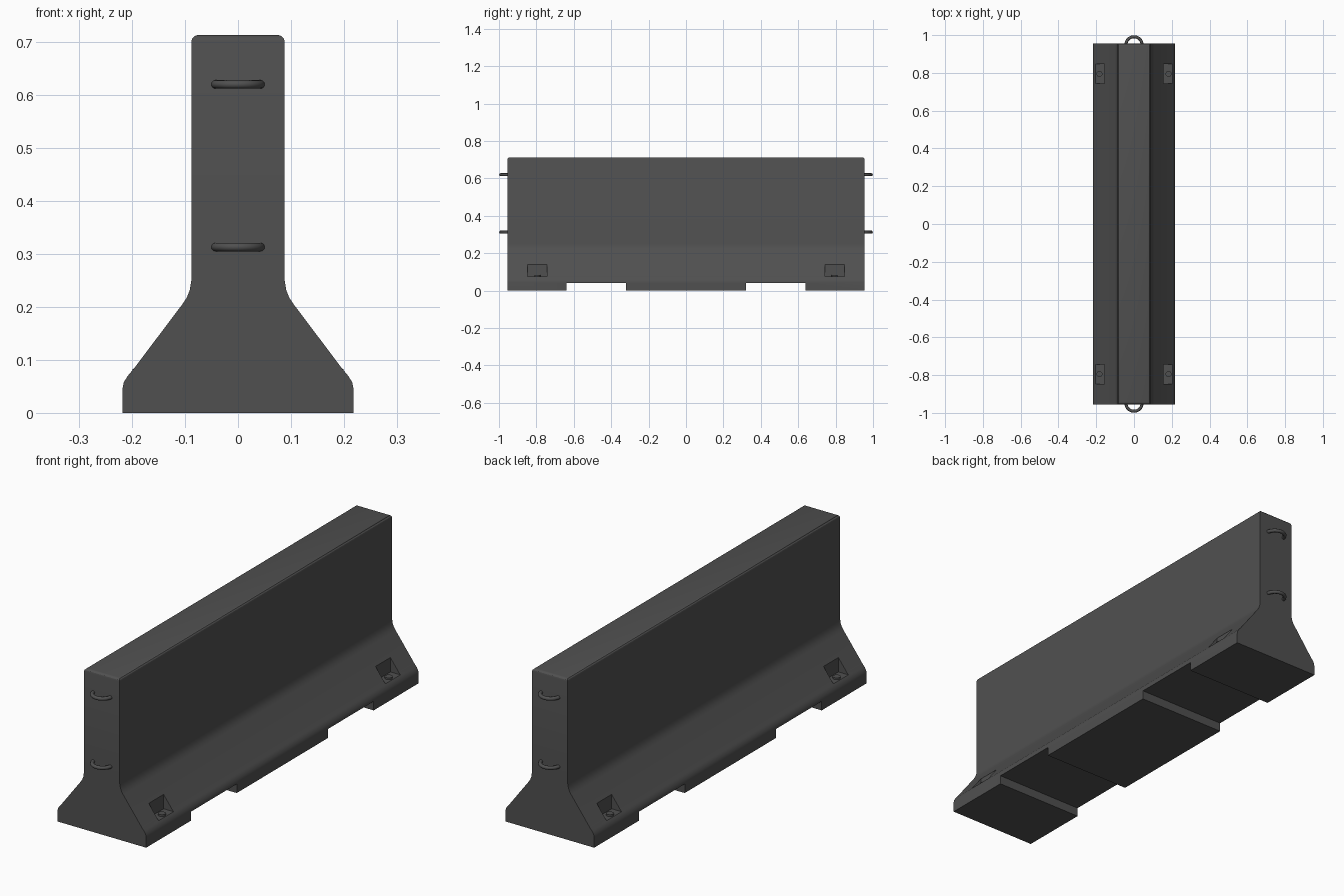
import bpy, bmesh, math
from mathutils import Matrix

if "Cube" in bpy.data.objects:
    bpy.data.objects.remove(bpy.data.objects["Cube"])

grey = bpy.data.materials.new("dark grey")
grey.diffuse_color = (0.08, 0.08, 0.08, 1)
grey.use_nodes = True
grey.node_tree.nodes["Principled BSDF"].inputs["Base Color"].default_value = grey.diffuse_color
END = 0.955


def make_object(name, bm):
    bmesh.ops.recalc_face_normals(bm, faces=bm.faces)
    mesh = bpy.data.meshes.new(name)
    bm.to_mesh(mesh)
    bm.free()
    mesh.materials.append(grey)
    ob = bpy.data.objects.new(name, mesh)
    bpy.context.collection.objects.link(ob)
    return ob


def add_box(bm, x0, x1, y0, y1, z0, z1):
    m = Matrix.Translation(((x0 + x1) / 2, (y0 + y1) / 2, (z0 + z1) / 2))
    m = m @ Matrix.Diagonal((abs(x1 - x0), abs(y1 - y0), z1 - z0, 1))
    bmesh.ops.create_cube(bm, size=1, matrix=m)


def smooth(ob, angle=30):
    bpy.ops.object.select_all(action='DESELECT')
    ob.select_set(True)
    bpy.context.view_layer.objects.active = ob
    bpy.ops.object.shade_smooth_by_angle(angle=math.radians(angle))


# Barrier body: mirrored profile extruded along y
half = [(0.218, 0), (0.218, 0.045), (0.2155, 0.058), (0.208, 0.070), (0.197, 0.083),
        (0.105, 0.205), (0.097, 0.217), (0.091, 0.232), (0.088, 0.25), (0.088, 0.713)]
profile = half + [(-x, z) for x, z in reversed(half)]
bm = bmesh.new()
face = bm.faces.new([bm.verts.new((x, -END, z)) for x, z in profile])
ext = bmesh.ops.extrude_face_region(bm, geom=[face])
bmesh.ops.translate(bm, vec=(0, 2 * END, 0),
                    verts=[v for v in ext["geom"] if isinstance(v, bmesh.types.BMVert)])
bmesh.ops.recalc_face_normals(bm, faces=bm.faces)
top = [e for e in bm.edges if all(v.co.z > 0.7 for v in e.verts)]
bmesh.ops.bevel(bm, geom=top, offset=0.012, segments=3, profile=0.5, affect='EDGES')
body = make_object("barrier_body", bm)

# Cutters: forklift slots underneath and anchor pockets in the slopes
bm = bmesh.new()
for s in (-1, 1):
    add_box(bm, -0.3, 0.3, s * 0.32, s * 0.64, -0.1, 0.04)
    for t in (-1, 1):
        add_box(bm, t * 0.155, t * 0.3, s * 0.743, s * 0.847, 0.075, 0.2)
cutter = make_object("slot_cutter", bm)
cutter.hide_render = True

mod = body.modifiers.new("cut", 'BOOLEAN')
mod.operation = 'DIFFERENCE'
mod.solver = 'EXACT'
mod.object = cutter
bpy.context.view_layer.objects.active = body
bpy.ops.object.modifier_apply(modifier="cut")
bpy.data.objects.remove(cutter)
smooth(body)

# Anchor bolts in the pockets
bm = bmesh.new()
for s in (-1, 1):
    for t in (-1, 1):
        bmesh.ops.create_cone(bm, cap_ends=True, segments=20, radius1=0.016, radius2=0.016,
                              depth=0.018, matrix=Matrix.Translation((t * 0.183, s * 0.795, 0.074)))
smooth(make_object("anchor_bolts", bm))


# Connecting loops on both ends: half rings swept around z
def half_ring(bm, side, z, big=0.043, small=0.008, n=20, k=12):
    rings = []
    for i in range(n + 1):
        a = math.pi * i / n
        ring = []
        for j in range(k):
            b = 2 * math.pi * j / k
            r = big + small * math.cos(b)
            ring.append(bm.verts.new((r * math.cos(a), side * (0.948 + r * math.sin(a)),
                                      z + small * math.sin(b))))
        rings.append(ring)
    for p, q in zip(rings, rings[1:]):
        for j in range(k):
            bm.faces.new((p[j], q[j], q[(j + 1) % k], p[(j + 1) % k]))
    bm.faces.new(rings[0])
    bm.faces.new(rings[-1])


bm = bmesh.new()
for side in (-1, 1):
    for z in (0.313, 0.62):
        half_ring(bm, side, z)
smooth(make_object("connecting_loops", bm), 50)
